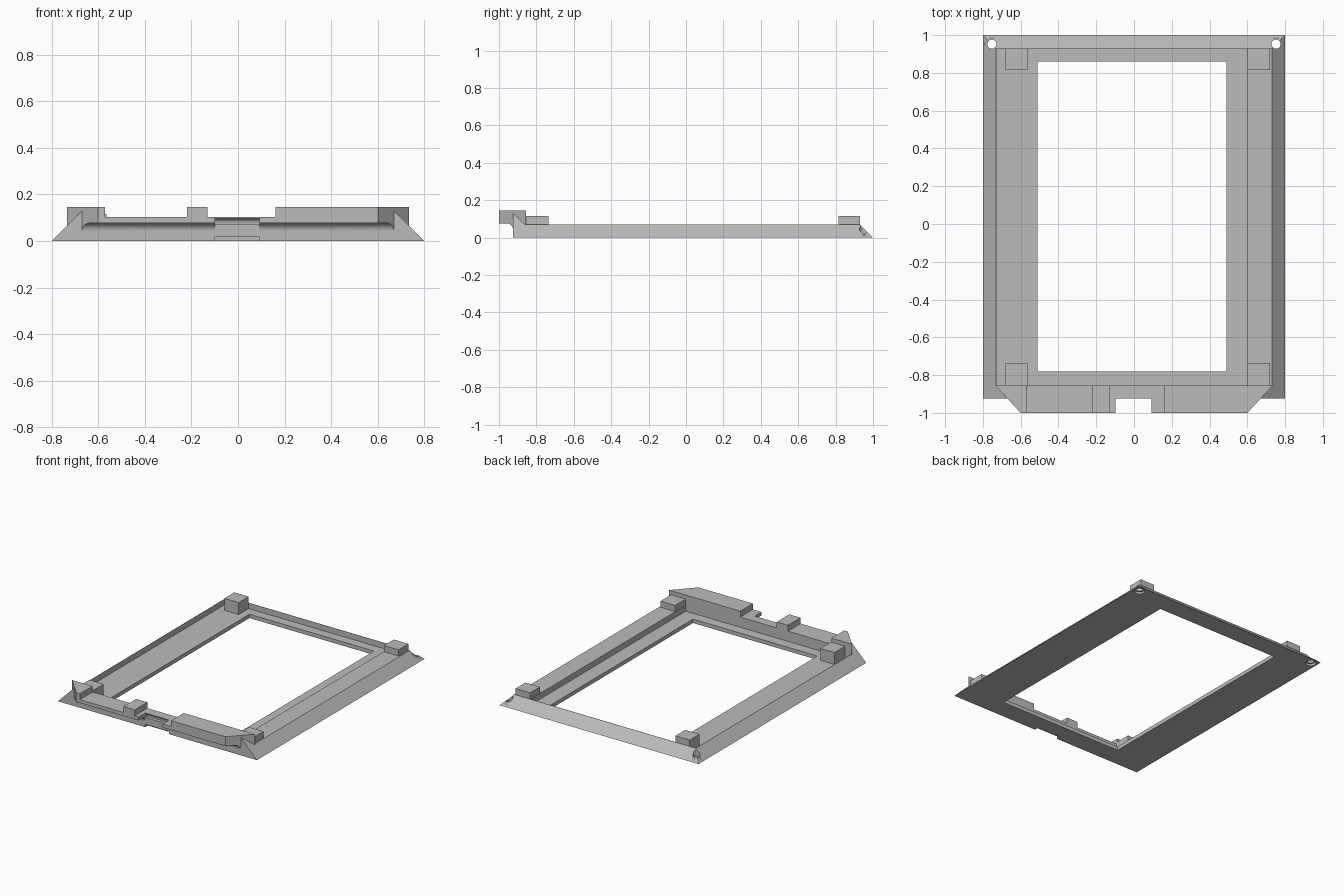
import bpy, bmesh, math
from mathutils import Vector

cube = bpy.data.objects.get("Cube")
if cube:
    bpy.data.objects.remove(cube, do_unlink=True)

GREY = (0.5, 0.5, 0.5, 1)
grey = bpy.data.materials.new("plain grey")
grey.use_nodes = True
grey.diffuse_color = GREY
grey.node_tree.nodes["Principled BSDF"].inputs["Base Color"].default_value = GREY


def add(name, bm):
    bmesh.ops.recalc_face_normals(bm, faces=bm.faces)
    me = bpy.data.meshes.new(name)
    bm.to_mesh(me)
    bm.free()
    me.materials.append(grey)
    ob = bpy.data.objects.new(name, me)
    bpy.context.collection.objects.link(ob)
    return ob


def hull(name, points):
    bm = bmesh.new()
    for p in points:
        bm.verts.new(p)
    bmesh.ops.convex_hull(bm, input=bm.verts)
    bmesh.ops.dissolve_limit(bm, angle_limit=0.01, verts=bm.verts, edges=bm.edges)
    return add(name, bm)


def box(name, x, y, z):
    return hull(name, [(a, b, c) for a in x for b in y for c in z])


def cylinder(name, centre, radius, depth, along_x=False):
    bm = bmesh.new()
    bmesh.ops.create_cone(bm, cap_ends=True, segments=32, radius1=radius,
                          radius2=radius, depth=depth)
    ob = add(name, bm)
    ob.location = centre
    if along_x:
        ob.rotation_euler.y = math.pi / 2
    return ob


def cut(target, *cutters):
    for c in cutters:
        c.hide_render = True
        c.hide_set(True)
        c.display_type = 'WIRE'
        m = target.modifiers.new(c.name, 'BOOLEAN')
        m.operation = 'DIFFERENCE'
        m.solver = 'EXACT'
        m.object = c


FRONT, INNER, TOP, FLOOR = -0.925, -0.855, 0.07, 0.028

# Tray frame with three sloping sides, a recessed floor and a window opening
frame = hull("frame", [(s * 0.8, y, 0) for s in (-1, 1) for y in (FRONT, 1)]
             + [(s * 0.73, y, TOP) for s in (-1, 1) for y in (FRONT, 0.93)])
cut(frame,
    box("recess_cutter", (-0.728, 0.60), (INNER, 0.928), (FLOOR, 0.2)),
    box("window_cutter", (-0.51, 0.49), (-0.78, 0.86), (-0.1, 0.2)))
for side, s in (("left", 1), ("right", -1)):
    cut(frame,
        cylinder(side + "_hole_cutter", (s * 0.752, 0.952, 0), 0.024, 0.4),
        cylinder(side + "_counterbore_cutter", (s * 0.752, 0.952, 0), 0.036, 0.03))

# Front rail: overhanging lip with a concave fillet beneath it
profile = [(INNER, 0.0), (FRONT, 0.0)]
for i in range(9):
    a = math.radians(90 * i / 8)
    profile.append((FRONT - 0.035 * (1 - math.cos(a)), 0.042 + 0.035 * math.sin(a)))
profile += [(-1, 0.077), (-1, 0.145), (INNER, 0.145)]
bm = bmesh.new()
face = bm.faces.new([bm.verts.new((-0.735, y, z)) for y, z in profile])
ext = bmesh.ops.extrude_face_region(bm, geom=[face])
bmesh.ops.translate(bm, vec=(1.47, 0, 0),
                    verts=[v for v in ext["geom"] if isinstance(v, bmesh.types.BMVert)])
for s in (-1, 1):  # angled ends
    r = bmesh.ops.bisect_plane(bm, geom=bm.verts[:] + bm.edges[:] + bm.faces[:],
                               plane_co=Vector((s * 0.6, -1, 0)),
                               plane_no=Vector((s, -0.93, 0)), clear_outer=True)
    bmesh.ops.holes_fill(bm, edges=[e for e in bm.edges if e.is_boundary])
rail = add("front_rail", bm)
cut(rail,
    box("wide_gap_cutter", (-0.57, -0.22), (-1.1, -0.8), (0.102, 0.3)),
    box("centre_gap_cutter", (-0.13, 0.162), (-1.1, -0.8), (0.102, 0.3)),
    box("latch_notch_cutter", (-0.098, 0.093), (-1.1, FRONT + 0.002), (-0.1, 0.3)),
    cylinder("latch_groove_cutter", (-0.0025, FRONT, 0.074), 0.023, 0.191, True))

# Finger slot under the front edge, through both frame and rail
slot = box("finger_slot_cutter", (-0.098, 0.093), (-1.1, -0.895), (-0.1, 0.02))
cut(frame, slot)
cut(rail, slot)

# Gussets carry the side slopes up to the rail ends
for side, s in (("left", 1), ("right", -1)):
    hull(side + "_gusset", [(s * 0.67, FRONT, 0.13), (s * 0.73, -0.86, TOP),
                            (s * 0.73, FRONT, TOP), (s * 0.73, FRONT, 0.04),
                            (s * 0.73, -0.86, 0.04), (s * 0.67, FRONT, 0.04),
                            (s * 0.67, -0.86, 0.04)])

# Corner locating posts
for side, x in (("left", (0.602, 0.72)), ("right", (-0.68, -0.565))):
    for end, y in (("front", (-0.86, -0.735)), ("back", (0.815, 0.929))):
        box(f"{end}_{side}_post", x, y, (0.02, 0.115))

# Smooth the fillet and round holes, keeping hard edges
for ob in (frame, rail):
    bpy.ops.object.select_all(action='DESELECT')
    ob.select_set(True)
    bpy.context.view_layer.objects.active = ob
    bpy.ops.object.shade_smooth_by_angle(angle=math.radians(30))
